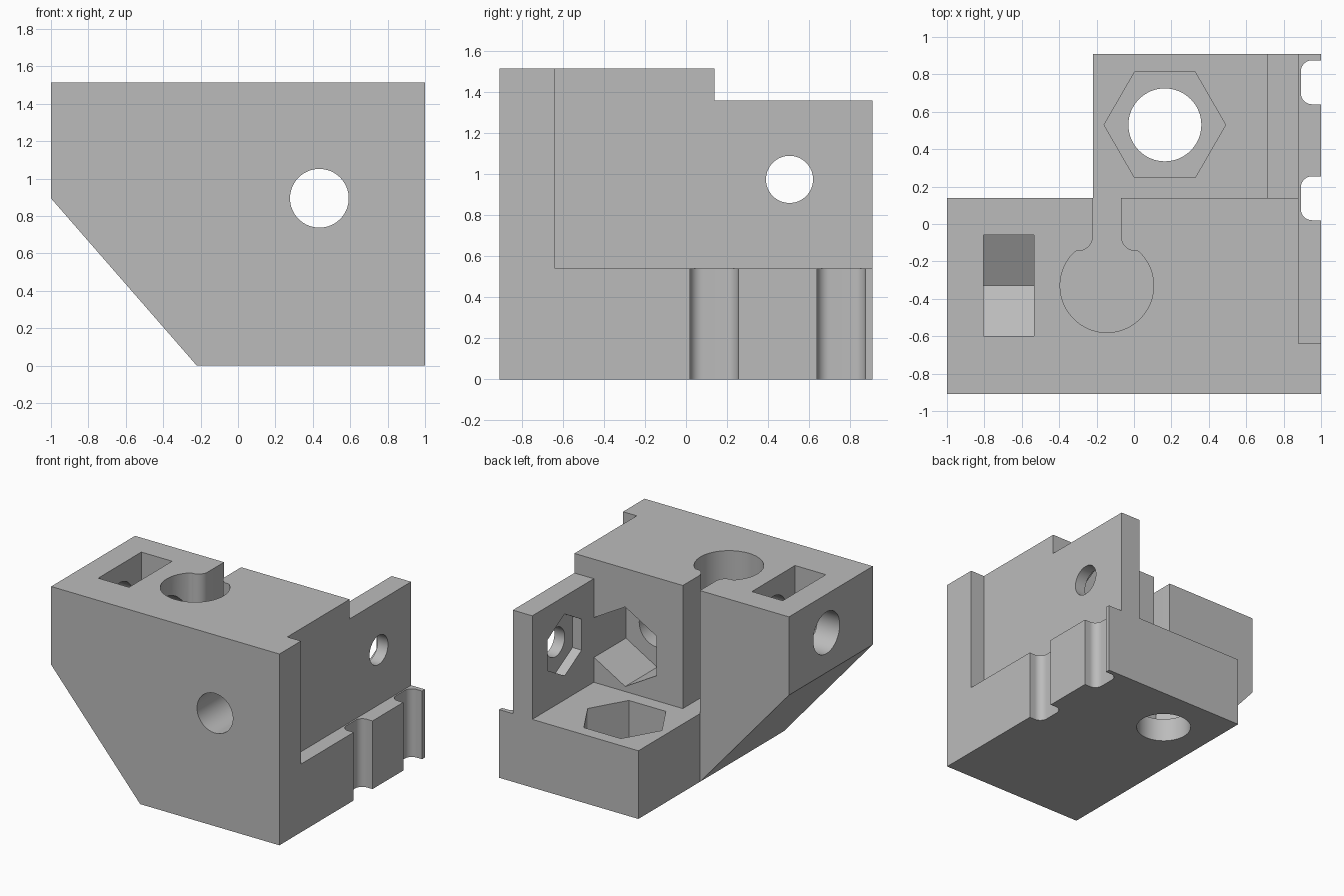
import bpy, bmesh
from math import sin, cos, radians

old = bpy.data.objects.get("Cube")
if old:
    bpy.data.objects.remove(old, do_unlink=True)

grey = bpy.data.materials.new("plain grey")
grey.use_nodes = True
colour = (0.5, 0.5, 0.5, 1)
grey.diffuse_color = colour
grey.node_tree.nodes["Principled BSDF"].inputs["Base Color"].default_value = colour


def arc(cx, cy, r, start, end, steps):
    angles = [radians(start + (end - start) * i / steps) for i in range(steps + 1)]
    return [(cx + r * cos(a), cy + r * sin(a)) for a in angles]


def circle(cx, cy, r):
    return arc(cx, cy, r, 0, 360, 64)[:-1]


def hexagon(cx, cy, r, turn):
    return arc(cx, cy, r, turn, turn + 360, 6)[:-1]


def rect(a0, b0, a1, b1):
    return [(a0, b0), (a1, b0), (a1, b1), (a0, b1)]


def prism(name, outline, axis, start, end):
    """Extrude an outline along x, y or z."""
    place = {"x": lambda a, b, d: (d, a, b),
             "y": lambda a, b, d: (a, d, b),
             "z": lambda a, b, d: (a, b, d)}[axis]
    bm = bmesh.new()
    near = [bm.verts.new(place(a, b, start)) for a, b in outline]
    far = [bm.verts.new(place(a, b, end)) for a, b in outline]
    bm.faces.new(near)
    bm.faces.new(far)
    for i in range(len(near)):
        j = (i + 1) % len(near)
        bm.faces.new((near[i], near[j], far[j], far[i]))
    bmesh.ops.recalc_face_normals(bm, faces=bm.faces)
    mesh = bpy.data.meshes.new(name)
    bm.to_mesh(mesh)
    bm.free()
    mesh.materials.append(grey)
    obj = bpy.data.objects.new(name, mesh)
    bpy.context.collection.objects.link(obj)
    return obj


# Body with a sloped underside
body = prism("bracket_body",
             [(-1, 0.895), (-0.22, 0), (1, 0), (1, 1.515), (-1, 1.515)],
             "y", -0.91, 0.91)


def cut(*shape):
    cutter = prism("cutter", *shape)
    cutter.hide_render = True
    mod = body.modifiers.new("cut", "BOOLEAN")
    mod.operation = "DIFFERENCE"
    mod.solver = "EXACT"
    mod.object = cutter
    bpy.context.view_layer.objects.active = body
    bpy.ops.object.modifier_apply(modifier=mod.name)
    bpy.data.objects.remove(cutter, do_unlink=True)


SHELF = 0.54   # top of the low rear block
BACK = 0.14    # rear face of the tall block

# Rear steps: open corner, low block, shorter wall
cut(rect(-1.2, BACK, -0.22, 1.2), "z", -0.2, 2)
cut(rect(-0.4, BACK, 0.71, 1.2), "z", SHELF, 2)
cut(rect(0.5, BACK, 1.2, 1.2), "z", 1.36, 2)

# Side recess above the ledge
cut(rect(0.88, -0.64, 1.2, 1.2), "z", SHELF, 2)

# Two rounded notches in the ledge
for low, high in ((0.02, 0.255), (0.64, 0.875)):
    cut([(1.1, low)] + arc(0.952, low + 0.06, 0.06, 270, 180, 10)
        + arc(0.952, high - 0.06, 0.06, 180, 90, 10) + [(1.1, high)],
        "z", -0.2, 0.7)

# Front bolt hole with its nut pocket at the rear
cut(circle(0.435, 0.895, 0.157), "y", -1.2, 0)
cut(hexagon(0.435, 0.895, 0.315, 30), "y", -0.26, 0.3)

# Rear wall hole with its nut recess on the inner side
cut(circle(0.505, 0.975, 0.115), "x", 0.5, 1.2)
cut(hexagon(0.505, 0.975, 0.245, 30), "x", 0.5, 0.79)

# Vertical bolt hole and nut pocket in the low block
cut(circle(0.165, 0.53, 0.195), "z", -0.2, 0.8)
cut(hexagon(0.165, 0.53, 0.325, 0), "z", 0.18, 0.8)

# Round socket opening to the rear through a flared neck
sx, sy = -0.145, -0.33
cut([(sx + 0.075, 0.3)]
    + arc(sx + 0.155, -0.065, 0.08, 180, 275, 12)
    + arc(sx, sy, 0.25, 47, -227, 56)
    + arc(sx - 0.155, -0.065, 0.08, 265, 360, 12)
    + [(sx - 0.075, 0.3)],
    "z", SHELF, 2)

# Clamp bolt hole and drop-in nut slot with a pointed floor
cut(circle(sy, 1.21, 0.165), "x", -1.2, sx)
cut([(-0.6, 2), (-0.6, 1.055), (sy, 0.9), (-0.06, 1.055), (-0.06, 2)],
    "x", -0.805, -0.535)

# Smooth the round holes, keep hard edges
bpy.ops.object.select_all(action="DESELECT")
body.select_set(True)
bpy.context.view_layer.objects.active = body
bpy.ops.object.shade_smooth_by_angle(angle=radians(30))
